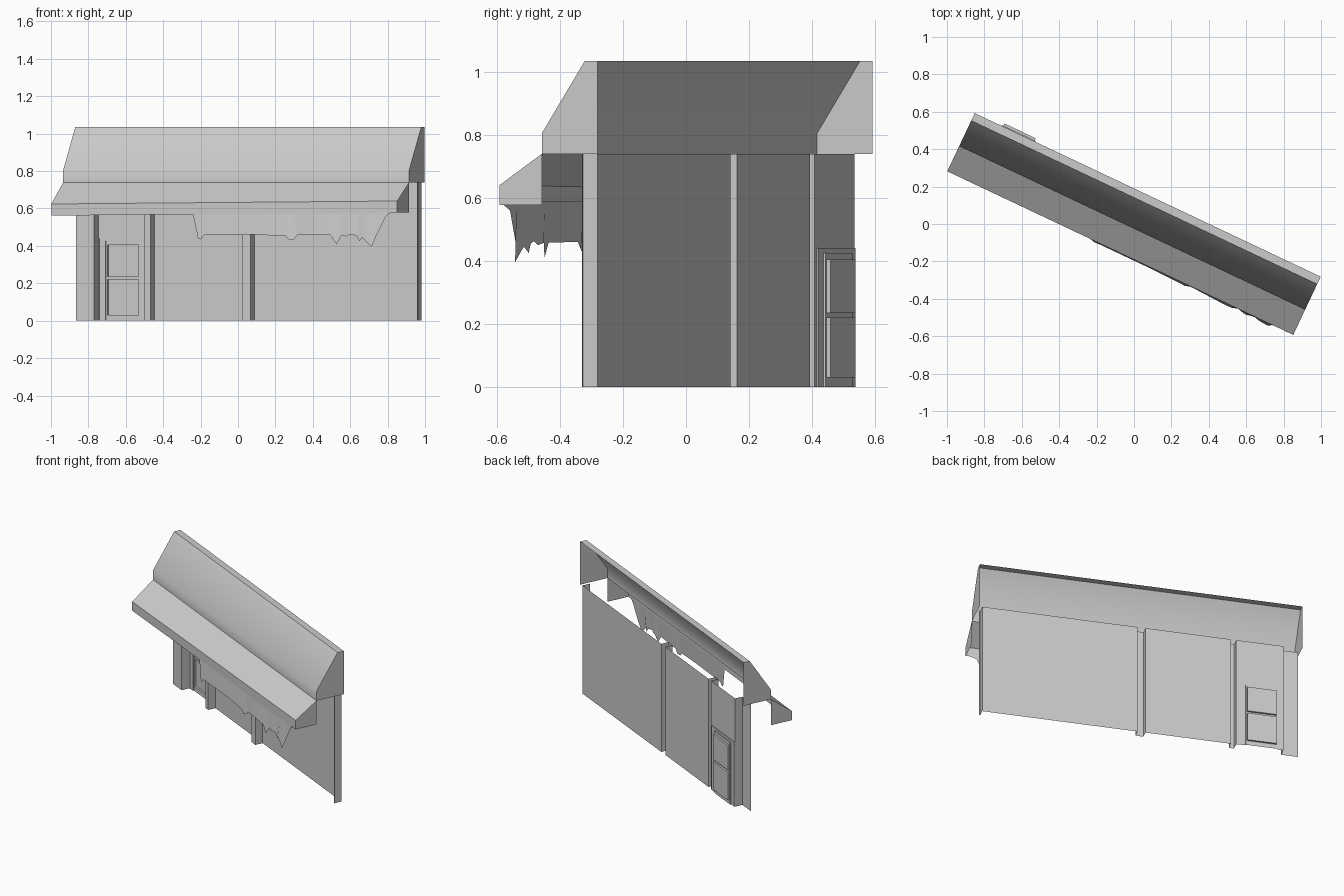
import bpy, bmesh, math
from mathutils import Vector

cube = bpy.data.objects.get("Cube")
if cube:
    bpy.data.objects.remove(cube, do_unlink=True)

TURN = math.radians(-25.3)   # the whole facade stands at an angle
BACK, FRONT = 0.165, 0.113   # depth of the wall sheet and of the post faces
TOP = 0.74

grey = bpy.data.materials.new("plain_grey")
grey.use_nodes = True
grey.diffuse_color = (0.6, 0.6, 0.6, 1)
grey.node_tree.nodes["Principled BSDF"].inputs["Base Color"].default_value = (0.6, 0.6, 0.6, 1)


def make(name, faces):
    """Object from a list of faces, each a list of points."""
    bm = bmesh.new()
    for points in faces:
        bm.faces.new([bm.verts.new(p) for p in points])
    bmesh.ops.remove_doubles(bm, verts=bm.verts, dist=0.0005)
    mesh = bpy.data.meshes.new(name)
    bm.to_mesh(mesh)
    bm.free()
    mesh.materials.append(grey)
    obj = bpy.data.objects.new(name, mesh)
    bpy.context.collection.objects.link(obj)
    obj.rotation_euler.z = TURN
    bpy.ops.object.select_all(action='DESELECT')
    obj.select_set(True)
    bpy.context.view_layer.objects.active = obj
    bpy.ops.object.shade_smooth_by_angle(angle=math.radians(40))
    return obj


def strips(a, b):
    """Quads between two matching rows of points."""
    return [[a[i], a[i + 1], b[i + 1], b[i]] for i in range(len(a) - 1)]


def upright(path, z0=0, z1=TOP):
    return strips([(x, y, z0) for x, y in path], [(x, y, z1) for x, y in path])


def post(x0, x1):
    """Folded channel standing out of the wall sheet."""
    return [(x0, BACK), (x0, FRONT), (x1, FRONT), (x1, BACK)]


# Folded wall sheet with its posts
make("corner_pier", upright([(-1.01, FRONT), (-0.904, FRONT), (-0.904, BACK)]))
make("wall_with_posts", upright(
    post(-0.605, -0.572) + post(-0.03, 0.02) + post(1.006, 1.012)[:3]))


# Door bay: stepped reveals, then two sunken panes
def arch(x0, x1, z, y):
    return [(x0, y, 0), (x0, y, z), (x1, y, z), (x1, y, 0)]


def rect(x0, x1, z0, z1, y):
    return [(x0, y, z0), (x1, y, z0), (x1, y, z1), (x0, y, z1)]


steps = [arch(-0.904, -0.605, TOP, BACK), arch(-0.9, -0.62, 0.44, BACK),
         arch(-0.9, -0.62, 0.44, 0.17), arch(-0.863, -0.664, 0.425, 0.17),
         arch(-0.863, -0.664, 0.425, 0.177)]
bay = []
for outer, inner in zip(steps, steps[1:]):
    bay += strips(inner, outer)
make("door_bay", [f[::-1] for f in bay])

door = []
L, R, PL, PR = -0.863, -0.664, -0.856, -0.671
for z0, z1, p0, p1 in [(0, 0.228, 0.03, 0.22), (0.228, 0.425, 0.235, 0.405)]:
    rings = [rect(L, R, z0, z1, 0.177), rect(PL, PR, p0, p1, 0.177),
             rect(PL, PR, p0, p1, 0.19)]
    for outer, inner in zip(rings, rings[1:]):
        door += strips(outer + outer[:1], inner + inner[:1])
    door.append(rings[-1])
make("door", door)

# Roof shell, open at the back and below, its eave sagging to one side
END = 1.023


def section(x, sag):
    return [Vector((x, y, z)) for y, z in
            [(0.172, 1.035), (0.128, 1.035), (-0.023, 0.805), (-0.023, TOP),
             (-0.172, 0.64 - sag), (-0.172, 0.578 - sag)]]


left, right = section(-END, 0.016), section(END, 0)
make("roof_shell", strips(right, left)[::1])
for name, s, flip in [("right_gable", left, 1), ("left_gable", right, -1)]:
    low_back = Vector((s[0].x, 0.172, TOP))
    eave_back = Vector((s[0].x, -0.023, s[5].z))
    make(name, [(s[:4] + [low_back])[::flip], (s[3:] + [eave_back])[::flip]])

# Torn cloth hanging under the eave: position along it and height of the hem
hem = [(-0.24, 0.565), (-0.225, 0.5), (-0.21, 0.44), (-0.195, 0.435), (-0.18, 0.457),
       (0.1, 0.46), (0.26, 0.452), (0.28, 0.43), (0.3, 0.435), (0.32, 0.46),
       (0.5, 0.458), (0.53, 0.41), (0.555, 0.457), (0.58, 0.45), (0.6, 0.462),
       (0.635, 0.455), (0.65, 0.425), (0.67, 0.445), (0.72, 0.395),
       (0.74, 0.455), (0.79, 0.56), (0.82, 0.578)]
upper, lower = [], []
for i, (x, z) in enumerate(hem):
    u = (x + 0.073) / 0.904
    upper.append((u, -0.168, 0.59))
    ripple = 0.006 * math.sin(i * 1.7) if x > 0.25 else 0
    lower.append((u, -0.168 - 0.07 * (0.59 - z) + ripple, z))
make("torn_cloth", strips(lower, upper))
